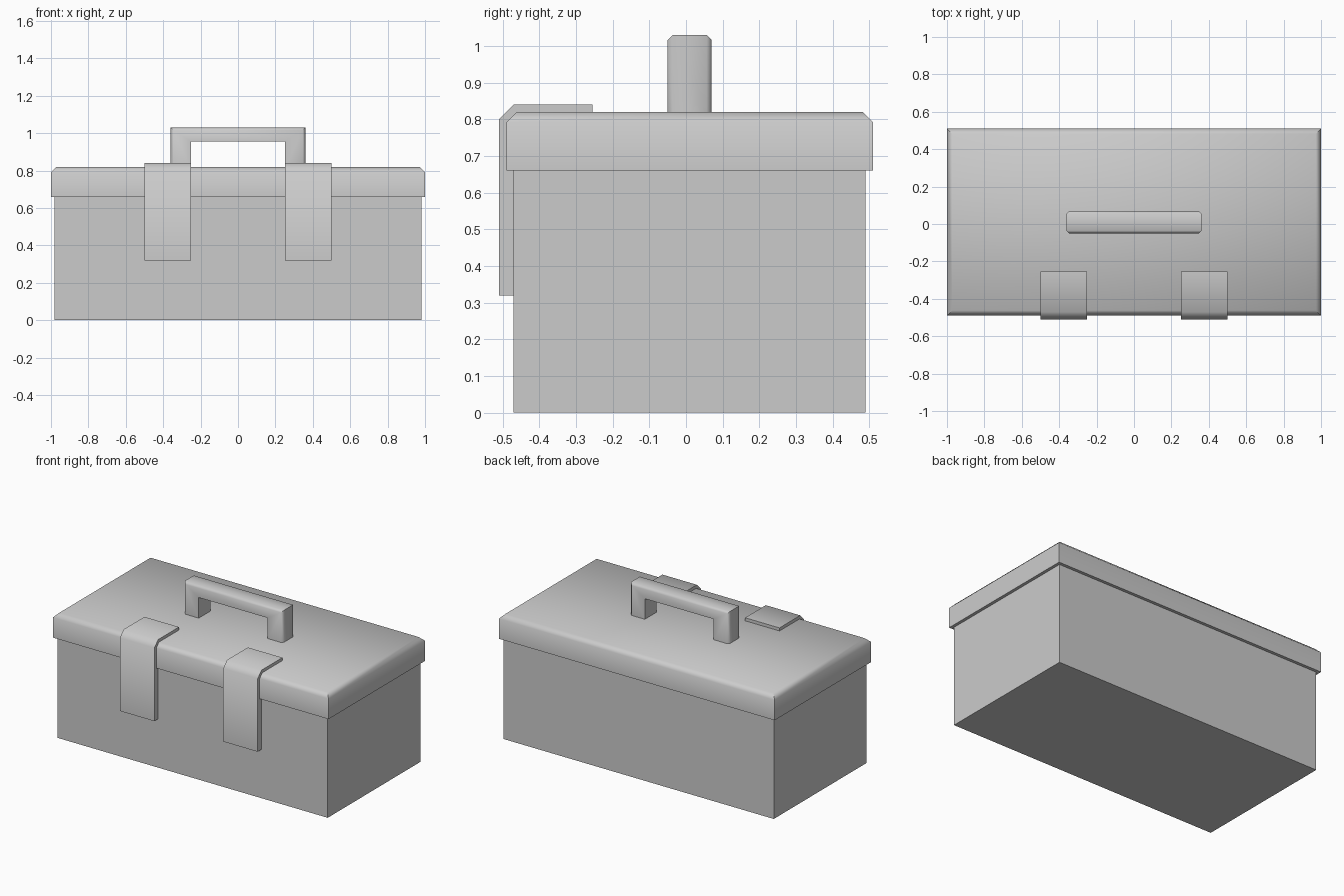
import bpy, bmesh, math

if "Cube" in bpy.data.objects:
    bpy.data.objects.remove(bpy.data.objects["Cube"])


def finish(bm, name, smooth=True):
    bmesh.ops.recalc_face_normals(bm, faces=bm.faces[:])
    mesh = bpy.data.meshes.new(name)
    bm.to_mesh(mesh)
    bm.free()
    obj = bpy.data.objects.new(name, mesh)
    bpy.context.collection.objects.link(obj)
    if smooth:
        bpy.ops.object.select_all(action='DESELECT')
        obj.select_set(True)
        bpy.context.view_layer.objects.active = obj
        bpy.ops.object.shade_smooth_by_angle(angle=math.radians(50))
    return obj


def box(x0, x1, y0, y1, z0, z1):
    bm = bmesh.new()
    bmesh.ops.create_cube(bm, size=1)
    for v in bm.verts:
        v.co.x = x1 if v.co.x > 0 else x0
        v.co.y = y1 if v.co.y > 0 else y0
        v.co.z = z1 if v.co.z > 0 else z0
    return bm


def extrude(points, offset):
    bm = bmesh.new()
    face = bm.faces.new([bm.verts.new(p) for p in points])
    ext = bmesh.ops.extrude_face_region(bm, geom=[face], use_keep_orig=True)
    verts = [g for g in ext['geom'] if isinstance(g, bmesh.types.BMVert)]
    bmesh.ops.translate(bm, verts=verts, vec=offset)
    return bm


# body
finish(box(-0.98, 0.98, -0.47, 0.49, 0, 0.67), "body", smooth=False)

# lid with chamfered top rim
bm = box(-1, 1, -0.49, 0.51, 0.66, 0.82)
rim = [e for e in bm.edges if all(v.co.z > 0.8 for v in e.verts)]
bmesh.ops.bevel(bm, geom=rim, offset=0.028, segments=1, affect='EDGES')
finish(bm, "lid")

# bent strap latches
strap = [(-0.51, 0.32), (-0.51, 0.80), (-0.47, 0.84), (-0.255, 0.84),
         (-0.255, 0.81), (-0.46, 0.81), (-0.47, 0.79), (-0.47, 0.32)]
for name, x in (("left_latch", -0.5), ("right_latch", 0.25)):
    finish(extrude([(x, y, z) for y, z in strap], (0.25, 0, 0)), name)

# arched carry handle, outer edges chamfered
arch = [(-0.36, 0.81), (-0.36, 1.03), (0.36, 1.03), (0.36, 0.81),
        (0.25, 0.81), (0.25, 0.955), (-0.25, 0.955), (-0.25, 0.81)]
bm = extrude([(x, -0.05, z) for x, z in arch], (0, 0.12, 0))
outer = [e for e in bm.edges
         if abs(e.verts[0].co.y - e.verts[1].co.y) < 1e-4
         and (all(v.co.z > 1.02 for v in e.verts)
              or all(abs(v.co.x) > 0.35 for v in e.verts))
         and not all(v.co.z < 0.82 for v in e.verts)]
bmesh.ops.bevel(bm, geom=outer, offset=0.014, segments=1, affect='EDGES')
finish(bm, "handle")
